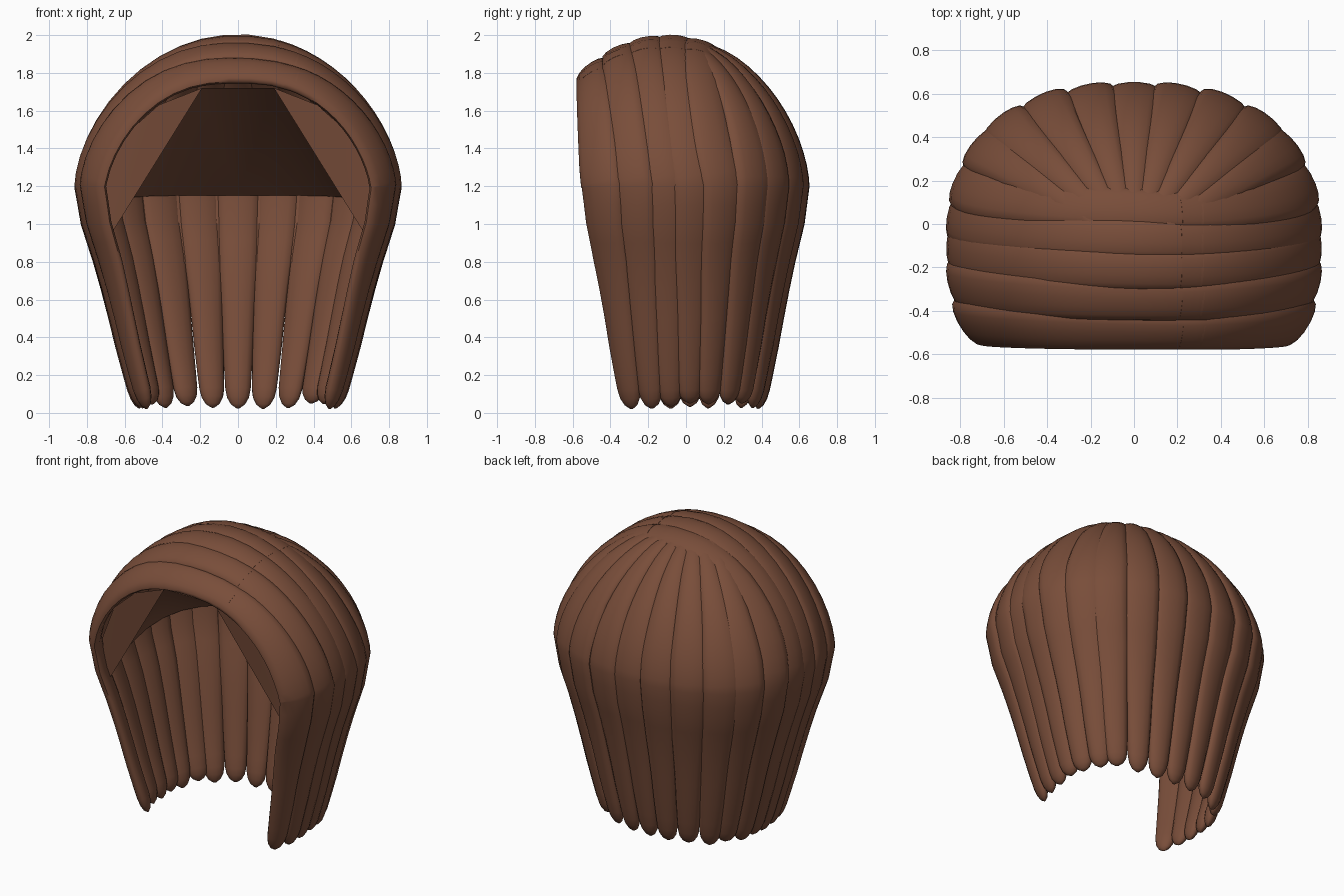
import bpy, bmesh, math, random
from mathutils import Vector

if "Cube" in bpy.data.objects:
    bpy.data.objects.remove(bpy.data.objects["Cube"])

random.seed(4)
RX, RY, YC, P = 0.86, 0.75, -0.10, 2.5     # plan of the head at its widest, z = 1.2
ZE = 1.2

hair = bpy.data.materials.new("brown_hair")
hair.diffuse_color = (0.19, 0.075, 0.042, 1)
hair.use_nodes = True
hair.node_tree.nodes["Principled BSDF"].inputs["Base Color"].default_value = hair.diffuse_color


def lerp_table(table, v):
    for (a, fa), (b, fb) in zip(table, table[1:]):
        if a <= v <= b:
            return fa + (fb - fa) * (v - a) / (b - a)
    return table[0][1] if v < table[0][0] else table[-1][1]


TAPER = [(0, .64), (.1, .67), (.3, .735), (.6, .82), (.8, .885), (1.0, .96), (1.2, 1)]
WIDTH = [(.0, .045), (.1, .066), (.3, .078), (.55, .088), (.8, .105), (1.2, .118)]


def gauge(x, y):
    return (abs(x / RX) ** P + abs((y - YC) / RY) ** P) ** (1 / P)


def dome_z(x, y):
    return ZE + 0.8 * max(0, 1 - gauge(x, y) ** 2) ** 0.6


def plan_x(y):
    return RX * max(0, 1 - abs((y - YC) / RY) ** P) ** (1 / P)


def plan_y(x):
    return YC + RY * max(0, 1 - abs(x / RX) ** P) ** (1 / P)


def normal(p):
    up = (p.z - ZE) / 0.64 if p.z > ZE else 0
    return Vector((p.x / RX ** 2, (p.y - YC) / RY ** 2, up)).normalized()


def finish(bm, name, angle=50):
    bmesh.ops.recalc_face_normals(bm, faces=bm.faces)
    me = bpy.data.meshes.new(name)
    bm.to_mesh(me)
    bm.free()
    ob = bpy.data.objects.new(name, me)
    bpy.context.collection.objects.link(ob)
    me.materials.append(hair)
    bpy.ops.object.select_all(action='DESELECT')
    ob.select_set(True)
    bpy.context.view_layer.objects.active = ob
    bpy.ops.object.shade_smooth_by_angle(angle=math.radians(angle))
    return ob


def lock(name, start, end, w0, tip):
    """Flat oval lock from the parting, over the dome, down to a rounded tip."""
    (sx, sy), (ex, ey) = start, end
    pts, widths = [], []
    n = 14
    for i in range(n + 1):
        s = i / n
        f = math.sin(s * math.pi / 2)
        x, y = sx + (ex - sx) * f, sy + (ey - sy) * s ** 1.6
        if ey > .3:
            y = sy + (ey - sy) * f
        g = gauge(x, y)
        if g > 1:
            x, y = x / g, YC + (y - YC) / g
        pts.append(Vector((x, y, ZE if i == n else dome_z(x, y))))
        widths.append(w0 + (.118 - w0) * min(1, s * 1.3))
    for z in (1.1, 1.0, .9, .8, .65, .5, .35, .2, .12):
        k = lerp_table(TAPER, z)
        pts.append(Vector((ex * k, ey * k, z)))
        widths.append(lerp_table(WIDTH, z))
    for q, r in ((.45, .85), (.8, .55), (1, .12)):
        z = .12 + (tip - .12) * q
        k = lerp_table(TAPER, z)
        pts.append(Vector((ex * k, ey * k, z)))
        widths.append(.068 * r)
    bm = bmesh.new()
    rings, m = [], 14
    for i, (p, w) in enumerate(zip(pts, widths)):
        nn = normal(p)
        t = (pts[min(i + 1, len(pts) - 1)] - pts[max(i - 1, 0)]).normalized()
        side = t.cross(nn).normalized()
        nn = side.cross(t)
        h = min(.04, w * .6)
        c = p - nn * .035
        rings.append([bm.verts.new(c + side * w * math.cos(a) + nn * h * math.sin(a))
                      for a in (2 * math.pi * j / m for j in range(m))])
    for a, b in zip(rings, rings[1:]):
        for j in range(m):
            bm.faces.new((a[j], a[(j + 1) % m], b[(j + 1) % m], b[j]))
    bm.faces.new(rings[0])
    bm.faces.new(rings[-1])
    finish(bm, name, 60)


def tip():
    return random.uniform(.012, .045)


# Side locks, combed away from the off-centre parting
for label, sgn, part in (("left", -1, .32), ("right", 1, .22)):
    for i, (ys, ye) in enumerate(((-.52, -.47), (-.37, -.29), (-.22, -.12), (-.07, .05), (.07, .21))):
        lock(f"{label}_side_lock_{i}", (part, ys), (sgn * plan_x(ye), ye), .095, .012 if i == 0 else tip())

# Back locks fanning out from the crown
for i, x in enumerate((-.735, -.62, -.43, -.215, 0, .215, .43, .62, .735)):
    a = math.pi * (1 - (i + .5) / 9)
    lock(f"back_lock_{i}", (.16 * math.cos(a), -.02 + .1 * math.sin(a)), (x, plan_y(x)), .05, tip())

# Scalp shell under the locks, cut open at the face
bm = bmesh.new()
rings, N = [], 64
levels = [(math.sin(i / 12 * math.pi / 2), None) for i in range(1, 13)] + [(1, 1.0), (1, .8)]
for rho, z in levels:
    ring = []
    for j in range(N):
        a = 2 * math.pi * j / N
        d = 1 / gauge(math.cos(a), YC + math.sin(a))
        x, y = rho * d * math.cos(a), YC + rho * d * math.sin(a)
        k = lerp_table(TAPER, z) if z else 1
        zz = z or ZE + .8 * max(0, 1 - rho * rho) ** .6
        p = Vector((x * k, y * k, zz))
        ring.append(bm.verts.new(p - normal(p) * .05))
    rings.append(ring)
top = bm.verts.new((0, YC, 1.95))
for j in range(N):
    bm.faces.new((top, rings[0][j], rings[0][(j + 1) % N]))
    for a, b in zip(rings, rings[1:]):
        bm.faces.new((a[j], b[j], b[(j + 1) % N], a[(j + 1) % N]))
bmesh.ops.bisect_plane(bm, geom=bm.verts[:] + bm.edges[:] + bm.faces[:], plane_co=(0, -.55, 1.75),
                       plane_no=(0, -.95, -.14), clear_outer=True)
finish(bm, "scalp")

# Faceted inner lining, from the hairline to the back of the head
bm = bmesh.new()
fl, fr = bm.verts.new((-.19, -.53, 1.72)), bm.verts.new((.19, -.53, 1.72))
arc, M = [], 24
for j in range(M + 1):
    a = math.radians(-25 + 230 * j / M)
    d = .93 / gauge(math.cos(a), YC + math.sin(a))
    y = YC + d * math.sin(a)
    k = .95
    arc.append(bm.verts.new((d * math.cos(a) * k, y * k, 1.15 - .22 * max(0, (.55 - y) / .9) ** 1.5)))
for j in range(M):
    bm.faces.new((fr if j < M // 2 else fl, arc[j], arc[j + 1]))
bm.faces.new((fr, arc[M // 2], fl))
for sgn, f, c in ((1, fr, arc[0]), (-1, fl, arc[-1])):
    rim = [f] + [bm.verts.new((sgn * x, y, z)) for x, y, z in
                 ((.42, -.52, 1.63), (.6, -.49, 1.47), (.71, -.46, 1.22))]
    for a, b in zip(rim, rim[1:]):
        bm.faces.new((c, a, b))
finish(bm, "inner_lining", 30)
